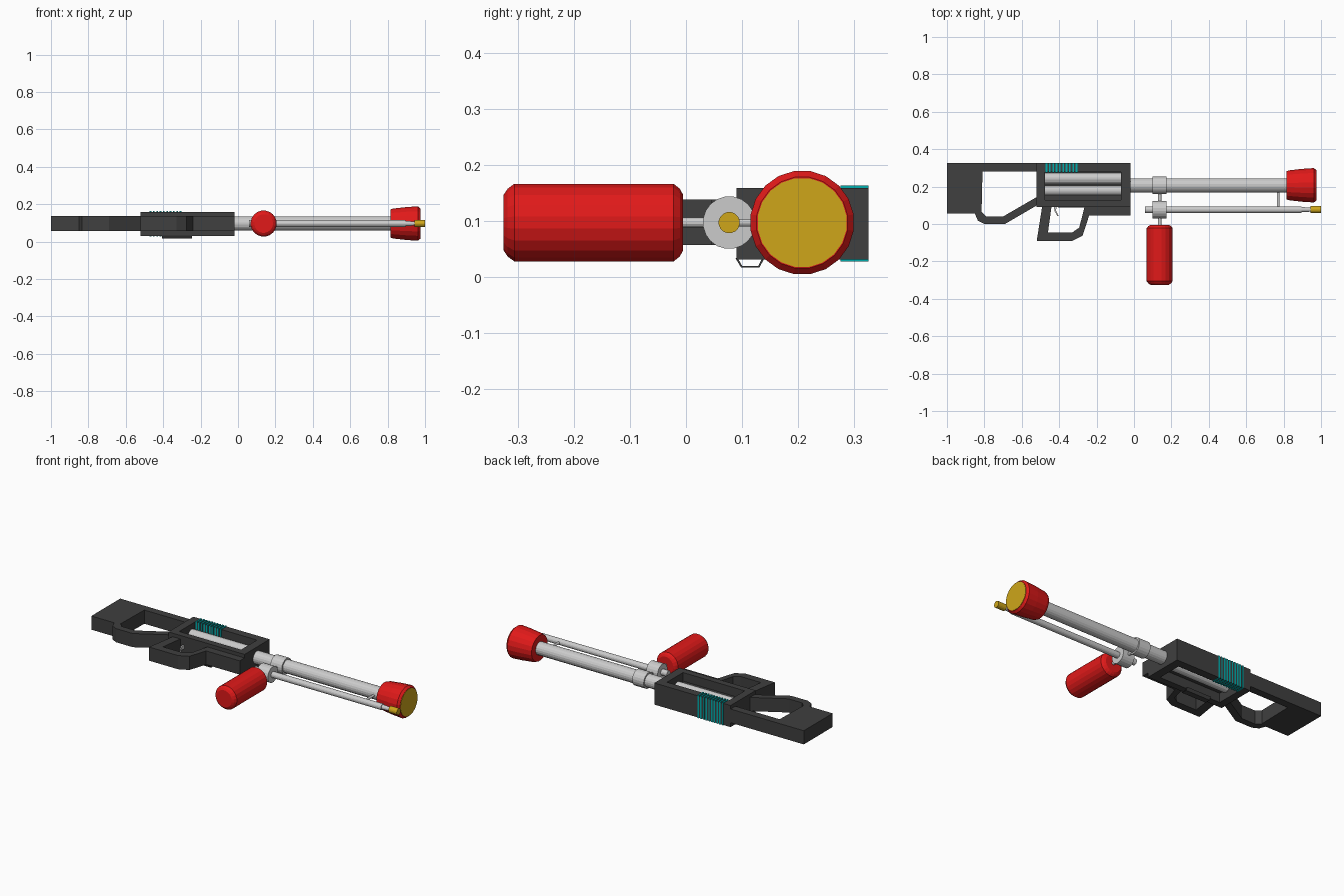
import bpy, bmesh, math
from mathutils import Matrix

if "Cube" in bpy.data.objects:
    bpy.data.objects.remove(bpy.data.objects["Cube"])

ZC = 0.097  # mid-plane of the flat-lying model


def mat(name, rgb):
    m = bpy.data.materials.new(name)
    m.diffuse_color = (*rgb, 1)
    m.use_nodes = True
    m.node_tree.nodes["Principled BSDF"].inputs["Base Color"].default_value = m.diffuse_color
    return m


DARK = mat("dark_polymer", (0.05, 0.05, 0.05))
RED = mat("red_paint", (0.75, 0.01, 0.01))
GOLD = mat("brass", (0.62, 0.38, 0.01))
TEAL = mat("teal", (0.0, 0.42, 0.42))


def finish(name, bm, m=None):
    bmesh.ops.recalc_face_normals(bm, faces=bm.faces)
    me = bpy.data.meshes.new(name)
    bm.to_mesh(me)
    bm.free()
    ob = bpy.data.objects.new(name, me)
    bpy.context.collection.objects.link(ob)
    if m:
        me.materials.append(m)
    return ob


def prism(name, pts, z0, z1, m=None):
    """Extrude an xy outline from z0 to z1."""
    bm = bmesh.new()
    f = bm.faces.new([bm.verts.new((x, y, z0)) for x, y in pts])
    r = bmesh.ops.extrude_face_region(bm, geom=[f])
    bmesh.ops.translate(bm, vec=(0, 0, z1 - z0),
                        verts=[v for v in r["geom"] if isinstance(v, bmesh.types.BMVert)])
    return finish(name, bm, m)


def box(name, x0, x1, y0, y1, z0, z1, m=None):
    return prism(name, [(x0, y0), (x1, y0), (x1, y1), (x0, y1)], z0, z1, m)


def turned(name, prof, axis, off, n=20, m=None):
    """Capped solid of revolution; prof = (position, radius) along x or y."""
    bm = bmesh.new()
    rings = []
    for p, r in prof:
        ring = []
        for i in range(n):
            a = math.tau * (i + 0.5) / n
            u, w = r * math.cos(a), ZC + r * math.sin(a)
            ring.append(bm.verts.new((p, off + u, w) if axis == "x" else (off + u, p, w)))
        rings.append(ring)
    for a, b in zip(rings, rings[1:]):
        for i in range(n):
            j = (i + 1) % n
            bm.faces.new((a[i], a[j], b[j], b[i]))
    bm.faces.new(rings[0])
    bm.faces.new(rings[-1])
    return finish(name, bm, m)


# Skeleton stock
prism("stock", [(-1, .325), (-.51, .325), (-.51, .28), (-.81, .28), (-.815, .065), (-.79, .04),
                (-.70, .04), (-.51, .15), (-.51, .105), (-.69, 0), (-.80, 0), (-.835, .018),
                (-.85, .055), (-1, .055)], .057, .138, DARK)

# Receiver with window cut through, and a web behind the tubes
body = box("receiver", -.52, -.02, .09, .325, .031, .159, DARK)
cut = box("window_cutter", -.475, -.07, .128, .278, -.1, .3)
cut.hide_render = True
cut.hide_set(True)
mod = body.modifiers.new("window", "BOOLEAN")
mod.operation = "DIFFERENCE"
mod.solver = "EXACT"
mod.object = cut
box("receiver_web", -.48, -.065, .122, .284, .086, .108, DARK)
for i, (y, r) in enumerate([(.243, .032), (.179, .028)]):
    turned(f"receiver_tube_{i + 1}", [(-.478, r), (-.067, r)], "x", y, 16)

# Cooling fins on both faces and the upper edge of the receiver
for i in range(10):
    x = -.472 + .0178 * i
    box(f"fin_{i + 1}", x, x + .009, .275, .3255, .028, .163, TEAL)

# Grip loop and fore block
prism("grip_frame", [(-.49, .1), (-.52, -.09), (-.33, -.09), (-.275, -.063), (-.24, .045),
                     (-.02, .045), (-.02, .1), (-.262, .1), (-.293, -.02), (-.33, -.045),
                     (-.46, -.045), (-.44, .1)], .057, .138, DARK)

# Trigger
prism("trigger", [(-.43, .1), (-.415, .1), (-.416, .07), (-.403, .043), (-.409, .041),
                  (-.424, .068)], .087, .107)

# Bent strap on the lower side: outline in (y, z), extruded along x
strap = prism("side_strap", [(.088, .034), (.098, .017), (.131, .017), (.140, .034), (.136, .034),
                             (.129, .020), (.100, .020), (.092, .034)], -.405, -.245, DARK)
strap.data.transform(Matrix(((0, 0, 1, 0), (1, 0, 0, 0), (0, 1, 0, 0), (0, 0, 0, 1))))

# Main barrel, collar and muzzle
BY, TY, HX = .207, .077, .137
turned("barrel", [(-.03, .038), (.83, .038)], "x", BY)
turned("barrel_collar", [(.1, .047), (.175, .047)], "x", BY)
turned("muzzle", [(.815, .076), (.83, .081), (.90, .089), (.962, .093), (.975, .082)],
       "x", BY, 20, RED)
turned("muzzle_disc", [(.96, .080), (.977, .080)], "x", BY, 20, GOLD)

# Pilot tube with tip, collar and supports
turned("pilot_tube", [(.06, .018), (.895, .018)], "x", TY, 16)
turned("pilot_neck", [(.89, .014), (.95, .011)], "x", TY, 16)
turned("pilot_tip", [(.945, .019), (1.0, .019)], "x", TY, 16, GOLD)
turned("pilot_collar", [(.1, .047), (.175, .047)], "x", TY)
turned("tube_link", [(-.01, .009), (.17, .009)], "y", HX, 12)
turned("front_post", [(.08, .007), (.18, .007)], "y", .77, 12)

# Fuel canister fore grip
turned("canister", [(-.325, .050), (-.318, .061), (-.306, .070), (-.022, .070), (-.011, .061),
                    (-.005, .050)], "y", HX, 20, RED)
